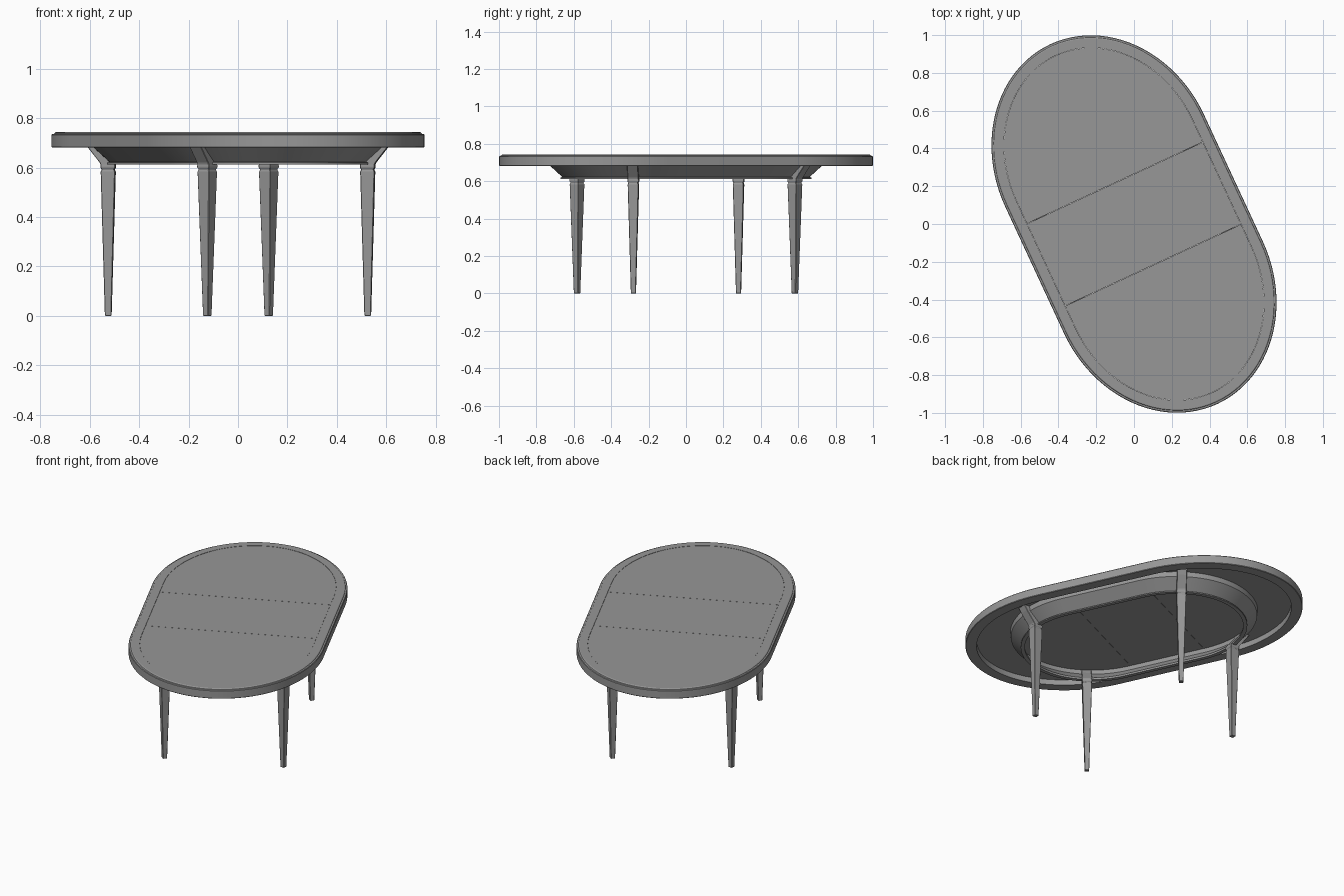
import bpy, bmesh, math
from mathutils import Matrix, Vector

if "Cube" in bpy.data.objects:
    bpy.data.objects.remove(bpy.data.objects["Cube"])

TURN = math.radians(24.9)      # whole table is turned about z
TOP = (0.58, 0.37, 0.68)       # half width, straight half length, end depth
APRON = (0.42, 0.25, 0.45)
SEAM = 0.24
N = 48

# Dark grey finish
GREY = bpy.data.materials.new("dark_grey")
GREY.diffuse_color = (0.31, 0.31, 0.31, 1)
GREY.use_nodes = True
GREY.node_tree.nodes["Principled BSDF"].inputs["Base Color"].default_value = GREY.diffuse_color


def arc(shape, off=0.0):
    """Elliptical end at +y, from +x round to -x."""
    b, s, a = shape
    return [((b + off) * math.cos(math.pi * i / N), s + (a + off) * math.sin(math.pi * i / N))
            for i in range(N + 1)]


def outline(shape, off=0.0):
    half = arc(shape, off)
    return half + [(-x, -y) for x, y in half]


def finish(name, bm, smooth=True):
    bmesh.ops.recalc_face_normals(bm, faces=bm.faces)
    me = bpy.data.meshes.new(name)
    bm.to_mesh(me)
    bm.free()
    me.materials.append(GREY)
    ob = bpy.data.objects.new(name, me)
    bpy.context.collection.objects.link(ob)
    ob.rotation_euler.z = TURN
    if smooth:
        bpy.context.view_layer.objects.active = ob
        ob.select_set(True)
        bpy.ops.object.shade_smooth_by_angle(angle=math.radians(25))
        ob.select_set(False)
    return ob


def bridge(bm, a, b):
    for i in range(len(a)):
        j = (i + 1) % len(a)
        bm.faces.new((a[i], a[j], b[j], b[i]))


def ring(name, shape, profile):
    """Sweep a closed (offset, z) profile round the oval."""
    bm = bmesh.new()
    loops = [[bm.verts.new((x, y, z)) for x, y in outline(shape, o)] for o, z in profile]
    for k in range(len(loops)):
        bridge(bm, loops[k], loops[(k + 1) % len(loops)])
    return finish(name, bm)


def slab(name, pts, z0, z1):
    bm = bmesh.new()
    lo = [bm.verts.new((x, y, z0)) for x, y in pts]
    hi = [bm.verts.new((x, y, z1)) for x, y in pts]
    bridge(bm, lo, hi)
    bm.faces.new(lo)
    bm.faces.new(hi)
    return finish(name, bm)


def square_loft(name, sections, pos, angle):
    """Stack square sections (outward shift, z, half width)."""
    bm = bmesh.new()
    m = Matrix.Translation((pos[0], pos[1], 0)) @ Matrix.Rotation(angle, 4, 'Z')
    loops = [[bm.verts.new(m @ Vector((d + sx * h, sy * h, z)))
              for sx, sy in ((-1, -1), (1, -1), (1, 1), (-1, 1))] for d, z, h in sections]
    for a, b in zip(loops, loops[1:]):
        bridge(bm, a, b)
    bm.faces.new(loops[0])
    bm.faces.new(loops[-1])
    return finish(name, bm, smooth=False)


# Table top: stepped rim, two rounded end panels and a centre leaf
ring("top_rim", TOP, [(-0.066, 0.681), (-0.003, 0.681), (0, 0.684), (0, 0.732), (-0.003, 0.736),
                      (-0.012, 0.737), (-0.014, 0.741), (-0.017, 0.743), (-0.066, 0.743)])
w = TOP[0] - 0.067
gap = 0.0007
end = [(w, SEAM + gap)] + arc(TOP, -0.067) + [(-w, SEAM + gap)]
slab("back_end_panel", end, 0.715, 0.742)
slab("front_end_panel", [(-x, -y) for x, y in end], 0.715, 0.742)
c = SEAM - gap
slab("centre_leaf", [(-w, -c), (w, -c), (w, c), (-w, c)], 0.715, 0.742)

# Flared apron with a small lip at the bottom
ring("apron", APRON, [(0, 0.613), (0, 0.620), (-0.010, 0.623), (0.058, 0.685), (0.062, 0.716),
                      (0.042, 0.716), (0.038, 0.685), (-0.024, 0.625), (-0.024, 0.613)])

# Four tapered legs with collars, and the sloping brackets above them
leg = [(0, 0, 0.013), (0, 0.585, 0.029), (0, 0.588, 0.026), (0, 0.595, 0.026),
       (0, 0.598, 0.030), (0, 0.607, 0.030), (0, 0.615, 0.029)]
bracket = [(0, 0.610, 0.029), (0.004, 0.620, 0.029), (0.055, 0.685, 0.029), (0.074, 0.716, 0.029)]
lean = math.radians(28.8)
for sx, side in ((-1, "left"), (1, "right")):
    for sy, face in ((-1, "front"), (1, "back")):
        pos = (0.358 * sx, 0.476 * sy)
        ang = math.atan2(sy * math.sin(lean), sx * math.cos(lean))
        for part, sections in (("leg", leg), ("bracket", bracket)):
            ob = square_loft(f"{face}_{side}_{part}", sections, pos, ang)
            bev = ob.modifiers.new("soft_edges", 'BEVEL')
            bev.width = 0.002
            bev.segments = 1
